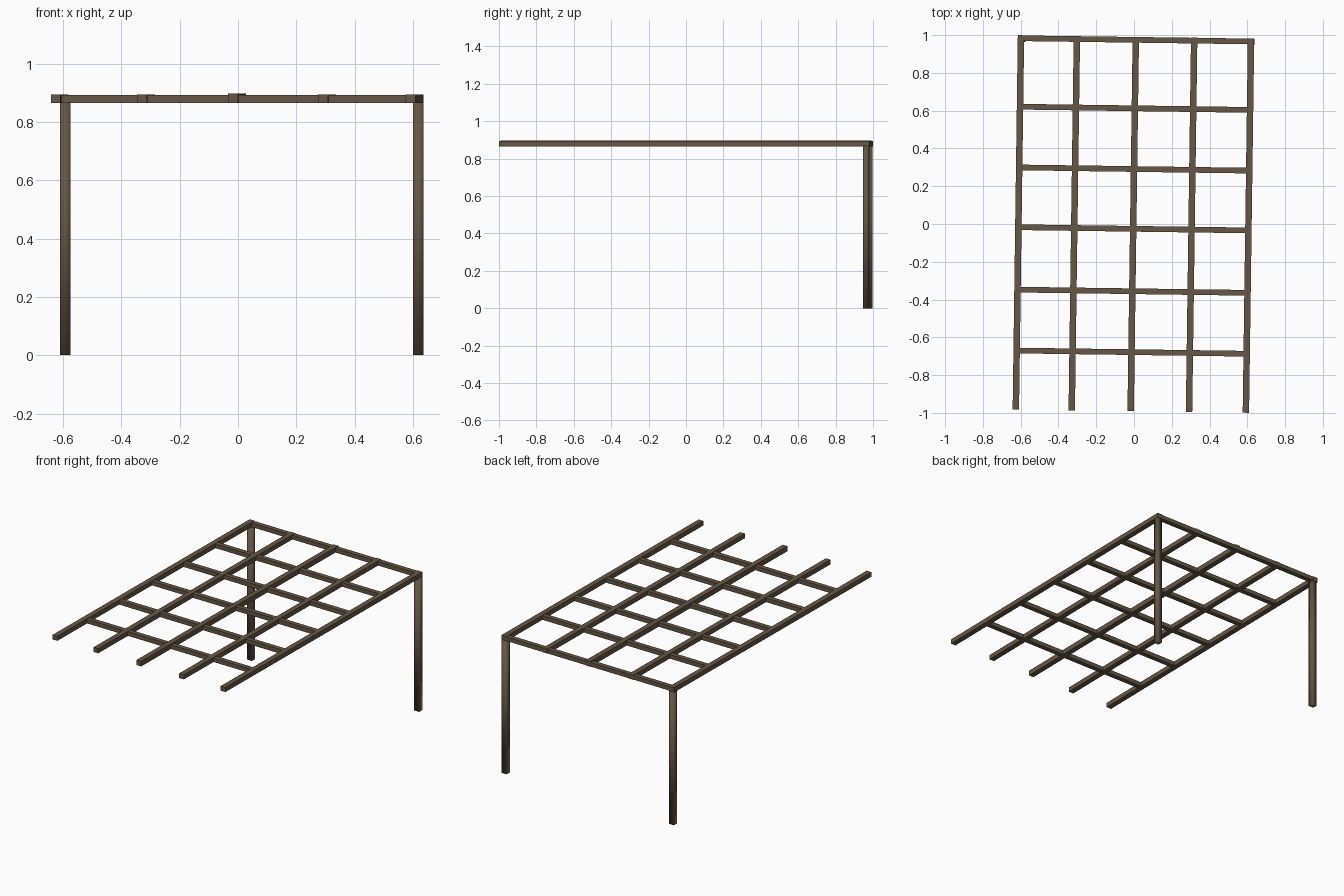
import bpy
from math import sin, cos

if "Cube" in bpy.data.objects:
    bpy.data.objects.remove(bpy.data.objects["Cube"])

TILT = -0.0138          # whole frame is turned slightly about z
wood = bpy.data.materials.new("dark_wood")
wood.diffuse_color = (0.13, 0.095, 0.06, 1)
wood.use_nodes = True
wood.node_tree.nodes["Principled BSDF"].inputs["Base Color"].default_value = wood.diffuse_color


def beam(name, x, y, z0, z1, sx, sy):
    """Box centred on (x, y) in the turned frame, from z0 to z1."""
    c, s = cos(TILT), sin(TILT)
    bpy.ops.mesh.primitive_cube_add(
        size=1, location=(x * c - y * s, x * s + y * c, (z0 + z1) / 2),
        rotation=(0, 0, TILT))
    ob = bpy.context.object
    ob.name = name
    ob.scale = (sx, sy, z1 - z0)
    bpy.ops.object.transform_apply(location=False, rotation=False, scale=True)
    ob.data.materials.append(wood)
    return ob


# Long rafters running front to back
for i, x in enumerate((-0.612, -0.316, -0.004, 0.305, 0.606)):
    top = 0.898 if i == 2 else 0.895
    beam(f"rafter_{i + 1}", x, 0.0, 0.865, top, 0.034, 1.982)

# Cross beams tying the rafters together
for i, y in enumerate((0.975, 0.6125, 0.291, -0.0255, -0.356, -0.6785)):
    beam(f"cross_beam_{i + 1}", -0.003, y, 0.866, 0.893, 1.22, 0.03)

# Two posts under the back corners
for name, x in (("left_post", -0.606), ("right_post", 0.606)):
    post = beam(name, x, 0.972, 0.0, 0.867, 0.036, 0.032)
    post.data.shade_smooth()
